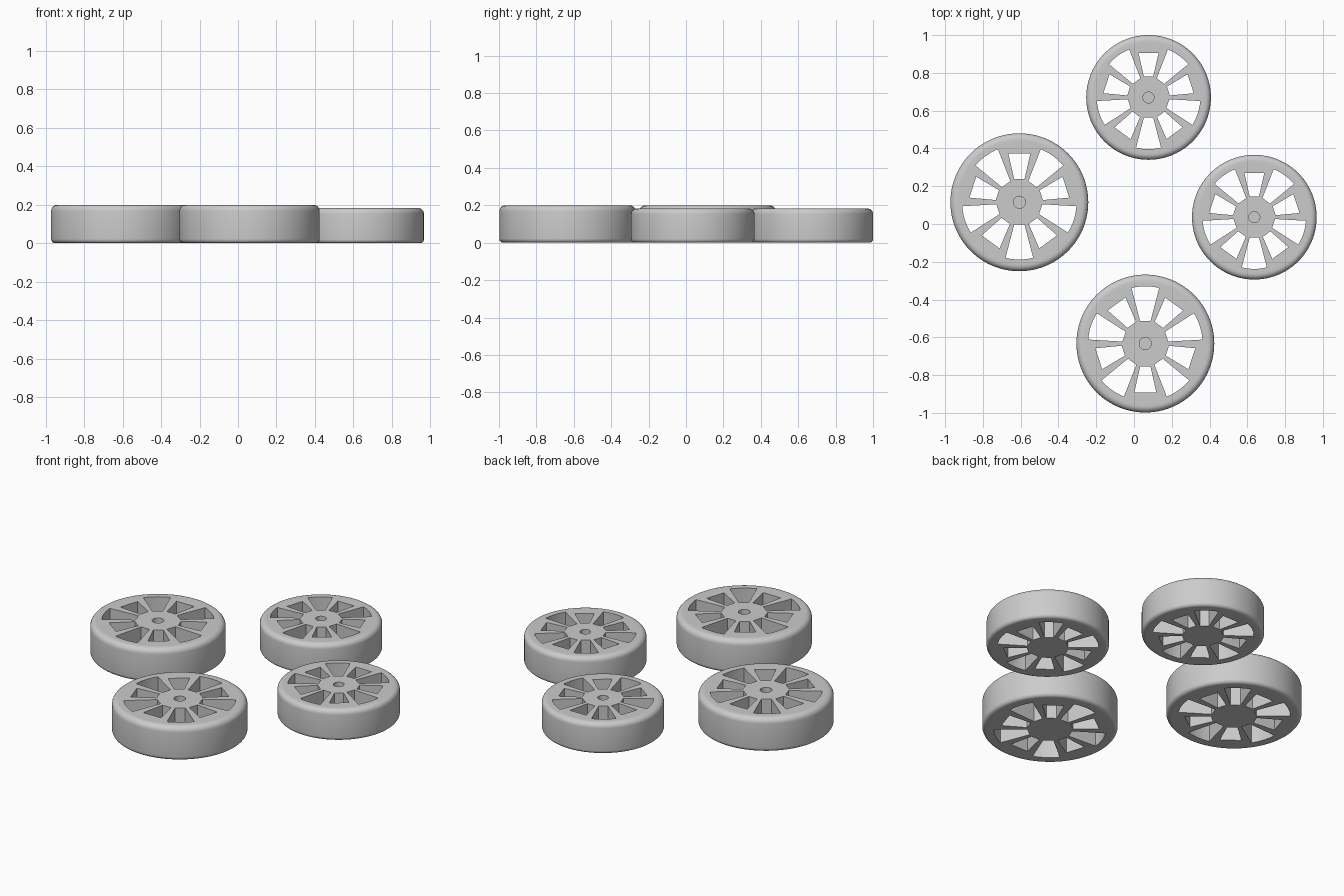
import bpy, bmesh, math
from mathutils import Matrix, Vector

cube = bpy.data.objects.get("Cube")
if cube:
    bpy.data.objects.remove(cube, do_unlink=True)

grey = bpy.data.materials.new("plain grey")
grey.use_nodes = True
colour = (0.6, 0.6, 0.6, 1)
grey.diffuse_color = colour
grey.node_tree.nodes["Principled BSDF"].inputs["Base Color"].default_value = colour

SEGMENTS = 96
SPOKES = 10


def make_object(name, bm):
    bmesh.ops.recalc_face_normals(bm, faces=bm.faces)
    mesh = bpy.data.meshes.new(name)
    bm.to_mesh(mesh)
    bm.free()
    ob = bpy.data.objects.new(name, mesh)
    bpy.context.collection.objects.link(ob)
    return ob


def rounded_corner(radius, z, r, start):
    """Quarter circle of the tread profile."""
    return [(radius - r + r * math.cos(a), z + r * math.sin(a))
            for a in (math.radians(start + 15 * i) for i in range(7))]


def solid_disc(radius, height):
    """Wheel body turned from a tread profile with rounded shoulders."""
    low, high = 0.06 * radius, 0.09 * radius
    flat = 0.87 * radius
    profile = [(flat, 0)] + rounded_corner(radius, low, low, -90)
    profile += rounded_corner(radius, height - high, high, 0) + [(flat, height)]
    bm = bmesh.new()
    rings = []
    for r, z in profile:
        rings.append([bm.verts.new((r * math.cos(t), r * math.sin(t), z))
                      for t in (math.tau * i / SEGMENTS for i in range(SEGMENTS))])
    for a, b in zip(rings, rings[1:]):
        for i in range(SEGMENTS):
            j = (i + 1) % SEGMENTS
            bm.faces.new((a[i], a[j], b[j], b[i]))
    bm.faces.new(rings[0])
    bm.faces.new(rings[-1])
    return bm


def add_prism(bm, outline, z0, z1):
    bottom = [bm.verts.new((x, y, z0)) for x, y in outline]
    top = [bm.verts.new((x, y, z1)) for x, y in outline]
    bm.faces.new(bottom)
    bm.faces.new(top)
    for i in range(len(outline)):
        j = (i + 1) % len(outline)
        bm.faces.new((bottom[i], bottom[j], top[j], top[i]))


def wheel_openings(radius, height, turn):
    """Alternating short and long gaps between spokes, and the axle socket."""
    short = [(-0.075, 0.335), (0.075, 0.335), (0.16, 0.71), (-0.16, 0.71)]
    arc = [(0.83 * math.sin(a), 0.83 * math.cos(a))
           for a in (math.radians(14 - 4 * i) for i in range(8))]
    long = [(-0.075, 0.325), (0.075, 0.325)] + arc
    bm = bmesh.new()
    for i in range(SPOKES):
        spin = Matrix.Rotation(turn + math.tau * i / SPOKES, 2)
        outline = [spin @ Vector(p) * radius for p in (long if i % 2 else short)]
        add_prism(bm, outline, -0.1, height + 0.1)
    socket = [(0.088 * radius * math.cos(math.tau * i / 32),
               0.088 * radius * math.sin(math.tau * i / 32)) for i in range(32)]
    add_prism(bm, socket, height * 0.5, height + 0.1)
    return bm


def make_wheel(name, x, y, radius, height, turn=0):
    wheel = make_object(name, solid_disc(radius, height))
    cutter = make_object(name + "_cutter", wheel_openings(radius, height, turn))
    cutter.hide_render = True
    cut = wheel.modifiers.new("openings", "BOOLEAN")
    cut.operation = "DIFFERENCE"
    cut.solver = "EXACT"
    cut.object = cutter
    # Keep the cut mesh and drop the cutter
    graph = bpy.context.evaluated_depsgraph_get()
    graph.update()
    mesh = bpy.data.meshes.new_from_object(wheel.evaluated_get(graph))
    wheel.modifiers.clear()
    wheel.data = mesh
    bpy.data.objects.remove(cutter, do_unlink=True)
    mesh.materials.clear()
    mesh.materials.append(grey)
    wheel.location = (x, y, 0)
    bpy.ops.object.select_all(action="DESELECT")
    wheel.select_set(True)
    bpy.context.view_layer.objects.active = wheel
    bpy.ops.object.shade_smooth_by_angle(angle=math.radians(30))


# Two large wheels and two smaller ones
make_wheel("large_wheel_right", -0.607, 0.115, 0.365, 0.2)
make_wheel("large_wheel_front", 0.06, -0.633, 0.365, 0.2, math.pi)
make_wheel("small_wheel_back", 0.077, 0.67, 0.33, 0.183)
make_wheel("small_wheel_left", 0.637, 0.036, 0.33, 0.183)
